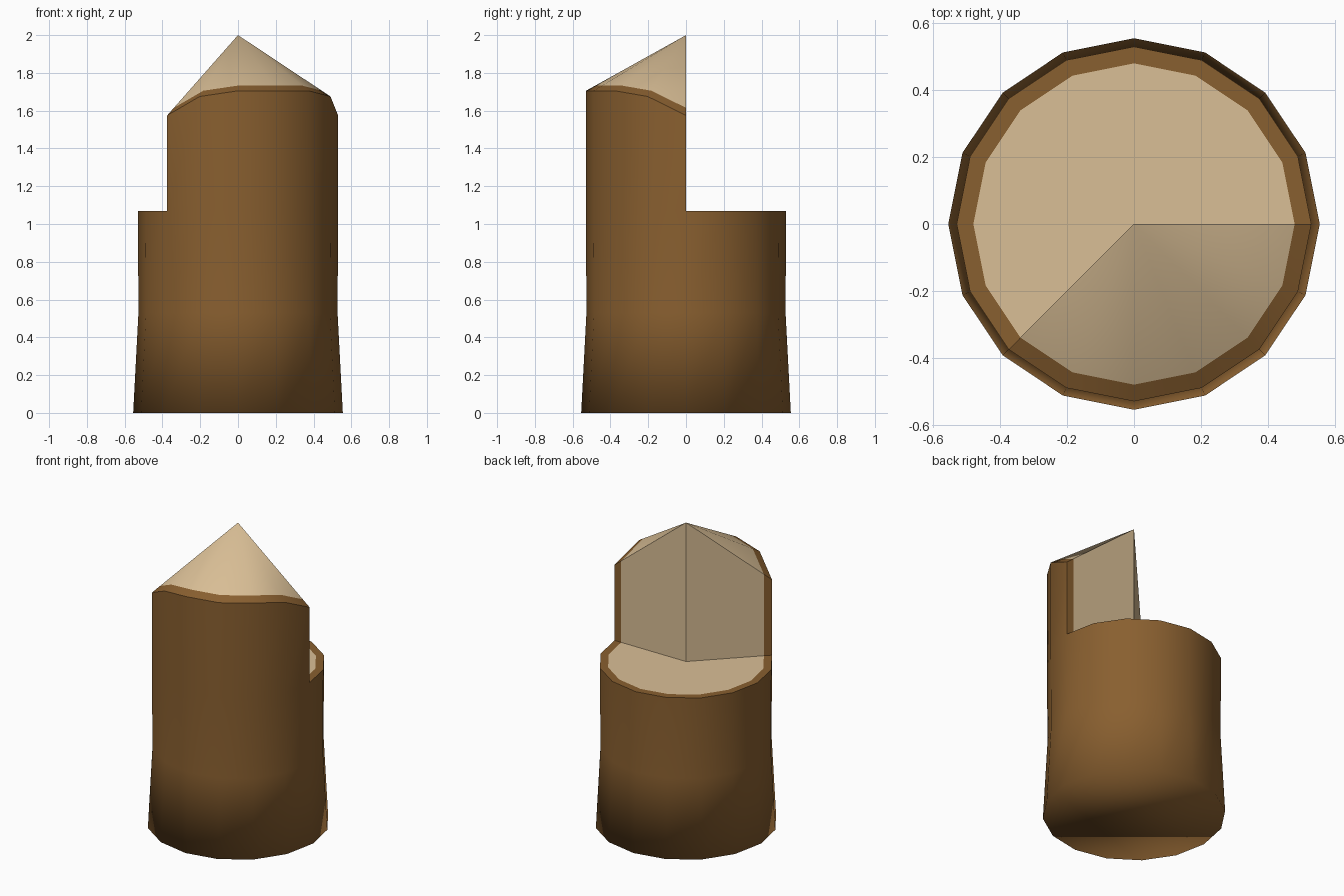
import bpy, bmesh, math

if "Cube" in bpy.data.objects:
    bpy.data.objects.remove(bpy.data.objects["Cube"])

SIDES = 16
FIRST, LAST = 10, 16            # splinter spans 225 to 360 degrees
CUT_Z, APEX_Z = 1.07, 2.0
R_OUT, R_IN = 0.53, 0.48
RIM_Z = [1.575, 1.675, 1.705, 1.705, 1.705, 1.675, 1.575]
BARK, WOOD = 0, 1


def material(name, color):
    m = bpy.data.materials.new(name)
    m.diffuse_color = (*color, 1)
    m.use_nodes = True
    m.node_tree.nodes["Principled BSDF"].inputs["Base Color"].default_value = m.diffuse_color
    return m


bm = bmesh.new()


def point(i, r, z):
    a = 2 * math.pi * i / SIDES
    return bm.verts.new((r * math.cos(a), r * math.sin(a), z))


def ring(r, z):
    return [point(i, r, z) for i in range(SIDES)]


def face(mat, *verts):
    f = bm.faces.new(verts)
    f.material_index = mat
    f.smooth = True
    return f


base, mid = ring(0.555, 0), ring(0.527, 0.53)
cut_out, cut_in = ring(R_OUT, CUT_Z), ring(R_IN, CUT_Z)
centre = bm.verts.new((0, 0, CUT_Z))
apex = bm.verts.new((0, 0, APEX_Z))

# sloping rim of the splinter, inner points lie on the line to the apex
rim_out, rim_in = {}, {}
for k, z in enumerate(RIM_Z):
    i = FIRST + k
    rim_out[i] = point(i, R_OUT, z)
    rim_in[i] = point(i, R_IN, z + (APEX_Z - z) * (1 - R_IN / R_OUT))

# underside
bottom = face(BARK, *reversed(base))

for i in range(SIDES):
    j = (i + 1) % SIDES
    # trunk wall
    face(BARK, base[i], base[j], mid[j], mid[i])
    face(BARK, mid[i], mid[j], cut_out[j], cut_out[i])
    if FIRST <= i < LAST:
        # standing splinter with pointed top
        n = i + 1
        face(BARK, cut_out[i], cut_out[j], rim_out[n], rim_out[i])
        face(BARK, rim_out[i], rim_out[n], rim_in[n], rim_in[i])
        face(WOOD, rim_in[i], rim_in[n], apex)
    else:
        # flat cut top
        face(BARK, cut_out[i], cut_out[j], cut_in[j], cut_in[i])
        face(WOOD, cut_in[i], cut_in[j], centre)

# split faces on both ends of the splinter
for i in (FIRST, LAST):
    c = i % SIDES
    face(BARK, cut_out[c], cut_in[c], rim_in[i], rim_out[i])
    face(WOOD, cut_in[c], centre, apex, rim_in[i])

# drop the unused inner ring points hidden inside the splinter
bmesh.ops.delete(bm, geom=[v for v in bm.verts if not v.link_faces], context='VERTS')
bmesh.ops.recalc_face_normals(bm, faces=bm.faces)

# sharp edges everywhere except the soft bottom rim
for e in bm.edges:
    if bottom not in e.link_faces and e.calc_face_angle(0) > math.radians(30):
        e.smooth = False

mesh = bpy.data.meshes.new("broken_tree_stump")
bm.to_mesh(mesh)
bm.free()
mesh.materials.append(material("bark brown", (0.25, 0.115, 0.029)))
mesh.materials.append(material("pale wood", (0.70, 0.52, 0.305)))
stump = bpy.data.objects.new("broken_tree_stump", mesh)
bpy.context.collection.objects.link(stump)
